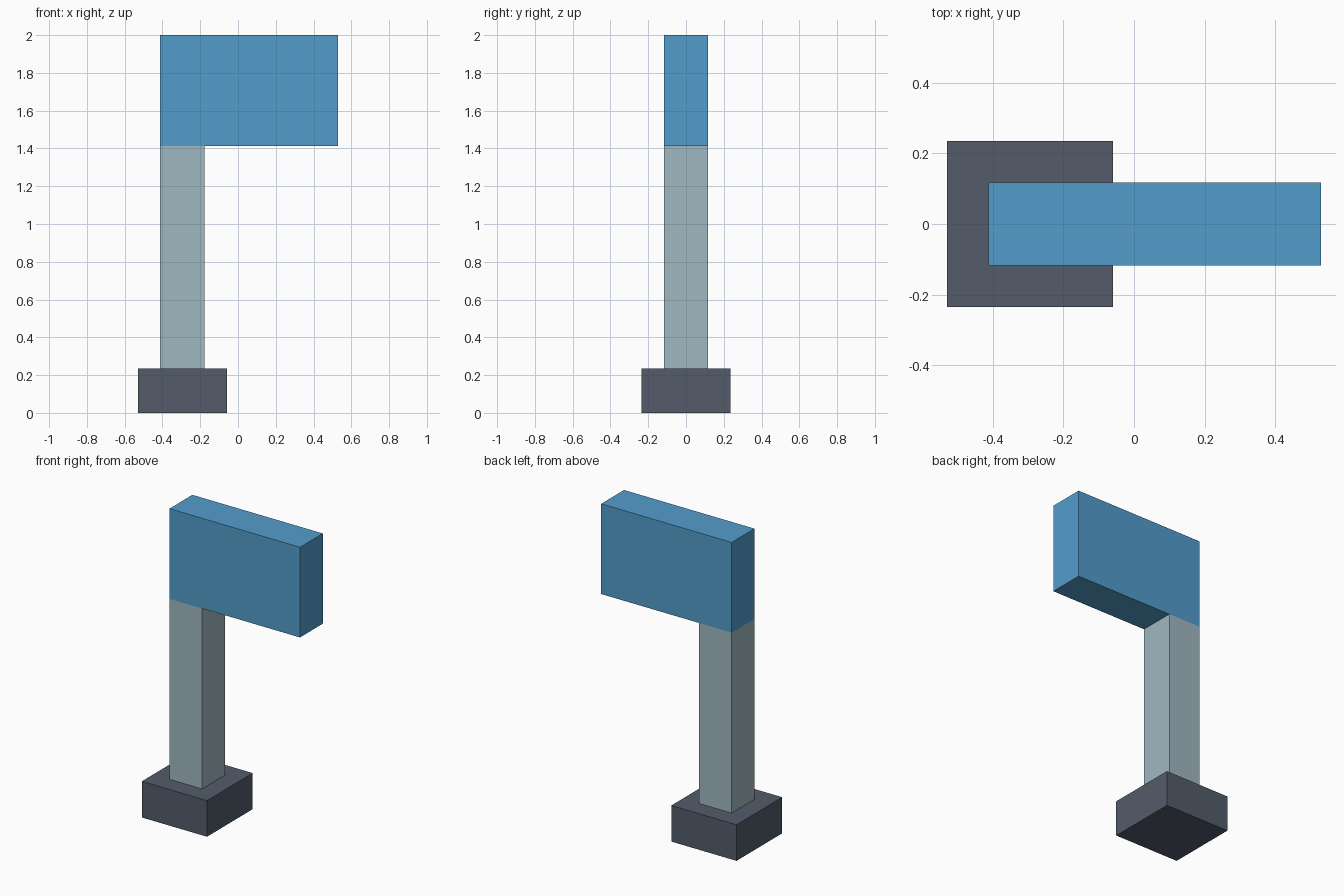
import bpy

if "Cube" in bpy.data.objects:
    bpy.data.objects.remove(bpy.data.objects["Cube"])

U = 2 / 17  # the whole model sits on a 17-unit-high grid


def srgb(r, g, b):
    """sRGB bytes to a linear colour."""
    lin = [c / 12.92 if c <= 0.04045 else ((c + 0.055) / 1.055) ** 2.4
           for c in (r / 255, g / 255, b / 255)]
    return (*lin, 1.0)


def material(name, rgb):
    mat = bpy.data.materials.new(name)
    mat.diffuse_color = srgb(*rgb)
    mat.use_nodes = True
    mat.node_tree.nodes["Principled BSDF"].inputs["Base Color"].default_value = mat.diffuse_color
    return mat


def box(name, x, y, z, mat):
    """Box spanning the given (min, max) ranges in grid units."""
    spans = (x, y, z)
    bpy.ops.mesh.primitive_cube_add(size=1)
    obj = bpy.context.object
    obj.name = name
    for v in obj.data.vertices:
        v.co = [((a + b) / 2 + c * (b - a)) * U for c, (a, b) in zip(v.co, spans)]
    obj.data.materials.append(mat)
    return obj


# Square foot, upright pole and the flag on top
box("base", (-4.5, -0.5), (-2, 2), (0, 2), material("dark slate", (83, 92, 107)))
box("pole", (-3.5, -1.5), (-1, 1), (2, 12), material("pale grey", (160, 184, 193)))
box("flag", (-3.5, 4.5), (-1, 1), (12, 17), material("blue", (83, 157, 204)))
